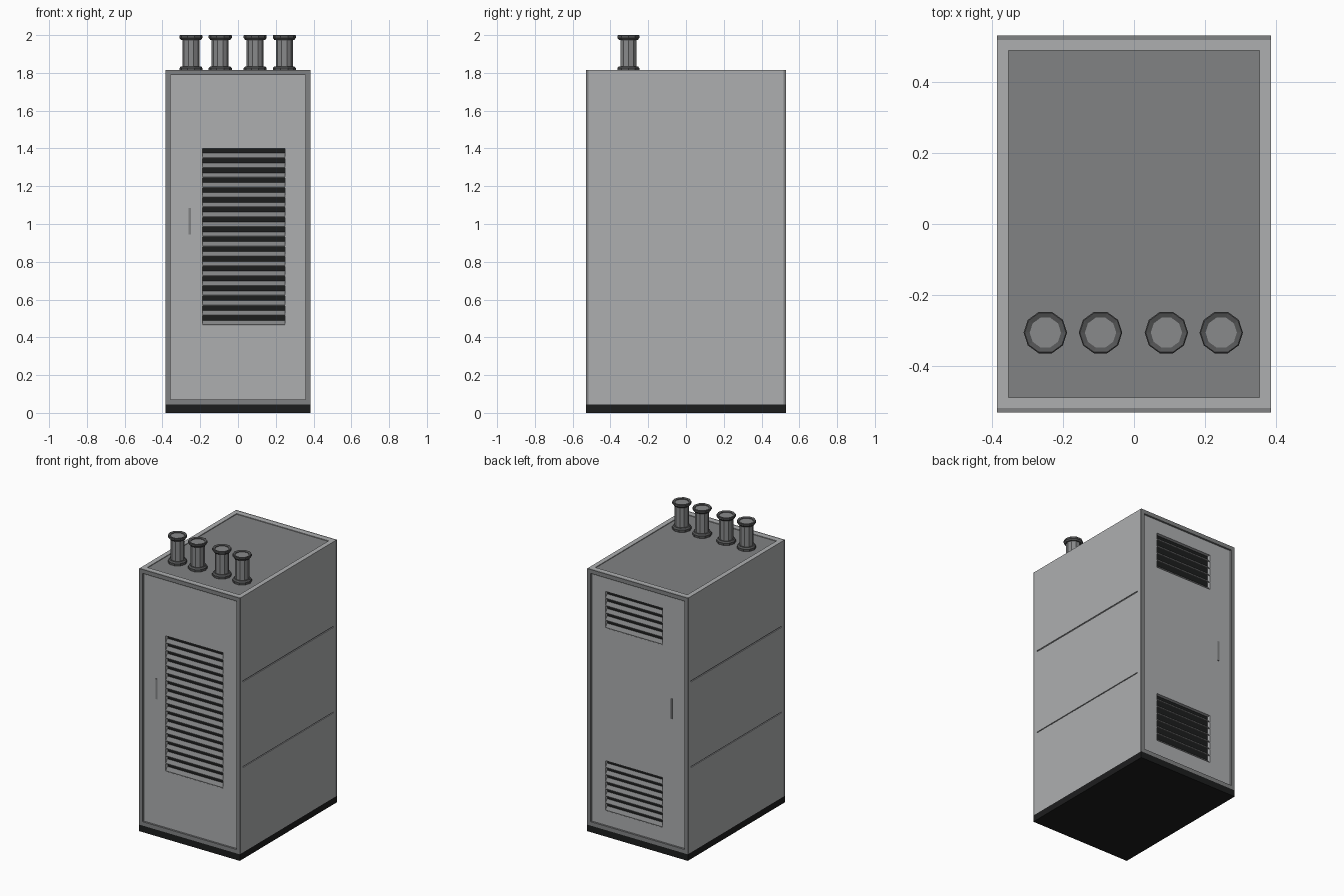
import bpy, bmesh, math
from mathutils import Matrix, Vector

if "Cube" in bpy.data.objects:
    bpy.data.objects.remove(bpy.data.objects["Cube"])

W, D, H, BASE = 0.385, 0.53, 1.815, 0.045


def material(name, v):
    m = bpy.data.materials.new(name)
    m.diffuse_color = (v, v * 1.02, v * 1.04, 1)
    m.use_nodes = True
    m.node_tree.nodes["Principled BSDF"].inputs["Base Color"].default_value = m.diffuse_color
    return m


LIGHT = material("light_grey", 0.42)
MID = material("mid_grey", 0.22)
STEEL = material("pipe_grey", 0.25)
DARK = material("dark_grey", 0.09)
BLACK = material("black", 0.012)


def finish(name, bm, mat):
    bmesh.ops.recalc_face_normals(bm, faces=bm.faces)
    me = bpy.data.meshes.new(name)
    bm.to_mesh(me)
    bm.free()
    ob = bpy.data.objects.new(name, me)
    bpy.context.collection.objects.link(ob)
    if mat:
        me.materials.append(mat)
    return ob


def boxes(name, bounds, mat=None):
    """One object from (x0, x1, y0, y1, z0, z1) boxes."""
    bm = bmesh.new()
    for x0, x1, y0, y1, z0, z1 in bounds:
        c = Vector((x0 + x1, y0 + y1, z0 + z1)) / 2
        s = (x1 - x0, abs(y1 - y0), z1 - z0)
        bmesh.ops.create_cube(bm, size=1, matrix=Matrix.Translation(c) @ Matrix.Diagonal((*s, 1)))
    return finish(name, bm, mat)


def cut(ob, cutter):
    m = ob.modifiers.new("cut", 'BOOLEAN')
    m.operation, m.solver, m.object = 'DIFFERENCE', 'EXACT', cutter
    bpy.context.view_layer.objects.active = ob
    bpy.ops.object.modifier_apply(modifier=m.name)


def slats(name, sy, z0, z1, n):
    """Tilted louver blades filling the lower half of each pitch."""
    bm = bmesh.new()
    p = (z1 - z0) / n
    for i in range(n):
        z = z0 + i * p
        prof = [(0.522, z), (0.522, z + 0.004), (0.504, z + p * 0.52), (0.501, z + p * 0.5)]
        ends = [[bm.verts.new((x, sy * y, zz)) for y, zz in prof] for x in (VX0, VX1)]
        bm.faces.new(ends[0])
        bm.faces.new(ends[1])
        for k in range(4):
            j = (k + 1) % 4
            bm.faces.new((ends[0][k], ends[0][j], ends[1][j], ends[1][k]))
    return finish(name, bm, MID)


def lathe(name, profile, x, y, mat, n=10):
    bm = bmesh.new()
    rings = [[bm.verts.new((x + r * math.cos(math.tau * k / n), y + r * math.sin(math.tau * k / n), z))
              for k in range(n)] for r, z in profile]
    for a, b in zip(rings, rings[1:]):
        for k in range(n):
            j = (k + 1) % n
            bm.faces.new((a[k], a[j], b[j], b[k]))
    bm.faces.new(rings[0])
    bm.faces.new(rings[-1])
    return finish(name, bm, mat)


# Vent openings: side (-1 front, 1 back), bottom, top, blade count
VX0, VX1 = -0.187, 0.25
VENTS = [("front_vent", -1, 0.463, 1.40, 18),
         ("back_upper_vent", 1, 1.437, 1.69, 5),
         ("back_lower_vent", 1, 0.175, 0.52, 7)]

# Plinth and main cabinet shell
boxes("plinth", [(-W, W, -D, D, 0, BASE)], BLACK)
shell = boxes("cabinet_shell", [(-W, W, -0.517, 0.517, BASE, H)], LIGHT)

# Cutters: vent pockets, side seams, roof recess
pockets = []
for _, sy, z0, z1, n in VENTS:
    y0, y1 = sorted((sy * 0.48, sy * 0.6))
    pockets.append((VX0, VX1, y0, y1, z0, z1))
vent_cutter = boxes("vent_cutter", pockets)
seams = [(x0, x0 + 0.1, -0.495, 0.495, z - t, z + t)
         for x0 in (W - 0.006, -W - 0.094) for z, t in ((1.227, 0.004), (0.635, 0.003))]
trim_cutter = boxes("trim_cutter", seams + [(-0.352, 0.352, -0.487, 0.487, H - 0.006, H + 0.1)])
cut(shell, vent_cutter)
cut(shell, trim_cutter)

# Roof panel lying in the recess
boxes("roof_panel", [(-0.352, 0.352, -0.487, 0.487, H - 0.01, H - 0.005)], MID)

# Door frames, doors and handles on front and back
for side, sy in (("front", -1), ("back", 1)):
    a, b = sorted((sy * 0.517, sy * D))
    boxes(side + "_frame", [(-W, -0.358, a, b, BASE, H), (0.358, W, a, b, BASE, H),
                            (-0.358, 0.358, a, b, BASE, 0.072), (-0.358, 0.358, a, b, 1.788, H)], MID)
    a, b = sorted((sy * 0.512, sy * 0.523))
    door = boxes(side + "_door", [(-0.353, 0.353, a, b, 0.077, 1.783)], LIGHT)
    cut(door, vent_cutter)
    a, b = sorted((sy * 0.52, sy * 0.527))
    boxes(side + "_handle", [(-0.262, -0.248, a, b, 0.945, 1.085)], MID)

# Louver blades and dark backing
for name, sy, z0, z1, n in VENTS:
    slats(name + "_slats", sy, z0, z1, n)
    a, b = sorted((sy * 0.475, sy * 0.5))
    boxes(name + "_backing", [(VX0, VX1, a, b, z0, z1)], BLACK)

# Flanged pipes on the roof
for i, x in enumerate((-0.249, -0.094, 0.091, 0.245)):
    y, r = -0.305, 0.045
    lathe(f"pipe_{i}", [(r, H - 0.006), (r, 1.992)], x, y, STEEL)
    lathe(f"pipe_foot_{i}", [(0.061, H - 0.006), (0.061, 1.825), (0.053, 1.835), (r - 0.002, 1.835)], x, y, DARK)
    # Top collar is an open ring around the capped pipe
    n, bm = 10, bmesh.new()
    prof = [(r - 0.001, 1.975), (0.053, 1.975), (0.061, 1.985), (0.061, 1.997), (0.058, 2.0), (r - 0.001, 1.996)]
    rings = [[bm.verts.new((x + q * math.cos(math.tau * k / n), y + q * math.sin(math.tau * k / n), z))
              for k in range(n)] for q, z in prof]
    for m in range(len(rings)):
        s, t = rings[m], rings[(m + 1) % len(rings)]
        for k in range(n):
            bm.faces.new((s[k], s[(k + 1) % n], t[(k + 1) % n], t[k]))
    finish(f"pipe_collar_{i}", bm, DARK)

# Remove the helpers
for c in (vent_cutter, trim_cutter):
    bpy.data.objects.remove(c)
